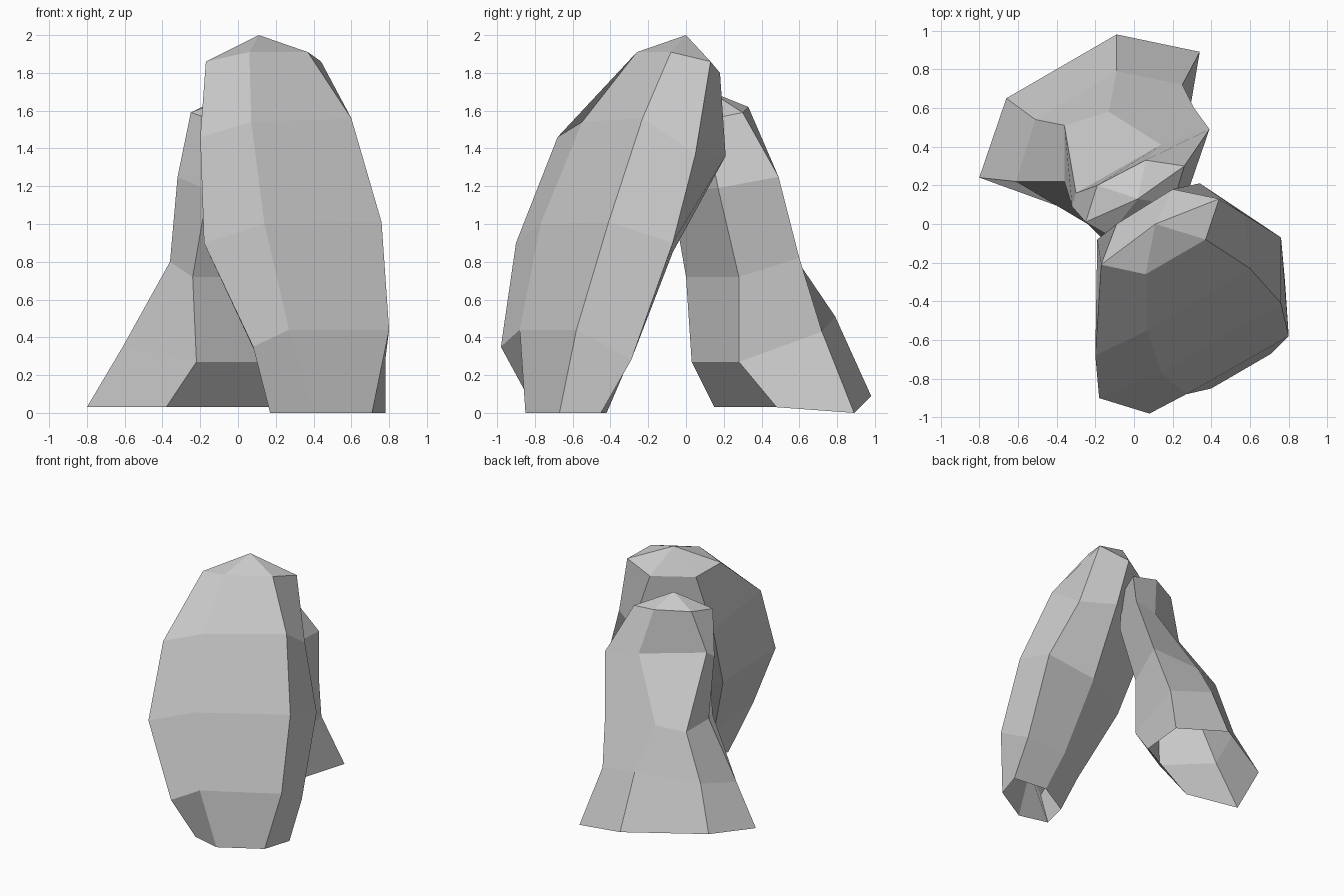
import bpy, bmesh


def loft_boulder(name, ridges, apex):
    """Skin a faceted boulder shell (open underneath) between ridge lines running top to bottom."""
    bm = bmesh.new()
    cols = [[bm.verts.new(p) for p in ridge] for ridge in ridges]
    top = bm.verts.new(apex)
    for a, b in zip(cols, cols[1:] + cols[:1]):
        bm.faces.new((top, a[0], b[0]))
        for i in range(len(a) - 1):
            bm.faces.new((a[i + 1], b[i + 1], b[i], a[i]))
    mesh = bpy.data.meshes.new(name)
    bm.to_mesh(mesh)
    bm.free()
    obj = bpy.data.objects.new(name, mesh)
    bpy.context.collection.objects.link(obj)
    return obj


# Tall front slab leaning backwards: six ridge lines, counter-clockwise from front left
front_left = [(-.17, -.21, 1.86), (-.20, -.68, 1.46), (-.18, -.90, .90), (.08, -.98, .35), (.17, -.79, 0)]
front_mid = [(.06, -.26, 1.91), (.07, -.55, 1.54), (.14, -.77, 1.0), (.27, -.88, .44), (.40, -.85, 0)]
front_right = [(.37, -.08, 1.91), (.60, -.23, 1.56), (.76, -.41, 1.01), (.80, -.58, .44), (.71, -.67, 0)]
rear_right = [(.44, .13, 1.86), (.57, .05, 1.37), (.76, -.07, .90), (.78, -.29, .28), (.78, -.45, 0)]
rear_mid = [(.20, .18, 1.80), (.34, .21, 1.36), (.33, -.07, .85), (.42, -.30, .28), (.50, -.42, 0)]
rear_left = [(-.09, 0, 1.80), (-.19, -.08, 1.36), (-.11, -.32, .82), (.11, -.52, .28), (.22, -.58, 0)]
loft_boulder("front_slab",
             [front_left, front_mid, front_right, rear_right, rear_mid, rear_left],
             (.11, 0, 2.0))

# Shorter rear slab with a flared foot, leaning forwards
back_right = [(.26, .30, 1.59), (.39, .49, 1.25), (.31, .60, .82), (.25, .72, .43), (.34, .89, 0)]
back_mid = [(.06, .33, 1.62), (.14, .41, 1.27), (-.13, .58, .82), (-.09, .79, .51), (-.09, .98, .09)]
back_left = [(-.19, .20, 1.62), (-.30, .16, 1.30), (-.36, .51, .80), (-.51, .54, .43), (-.66, .65, .10)]
side_left = [(-.25, .01, 1.59), (-.32, .09, 1.25), (-.36, .22, .80), (-.61, .22, .35), (-.80, .24, .03)]
inner_left = [(-.13, -.06, 1.55), (-.16, -.08, 1.18), (-.24, 0, .72), (-.22, .03, .27), (-.38, .15, .03)]
inner_right = [(.20, .10, 1.55), (.28, .17, 1.19), (.22, .28, .72), (.22, .28, .27), (.27, .48, .03)]
loft_boulder("rear_slab",
             [back_right, back_mid, back_left, side_left, inner_left, inner_right],
             (.02, .13, 1.70))
